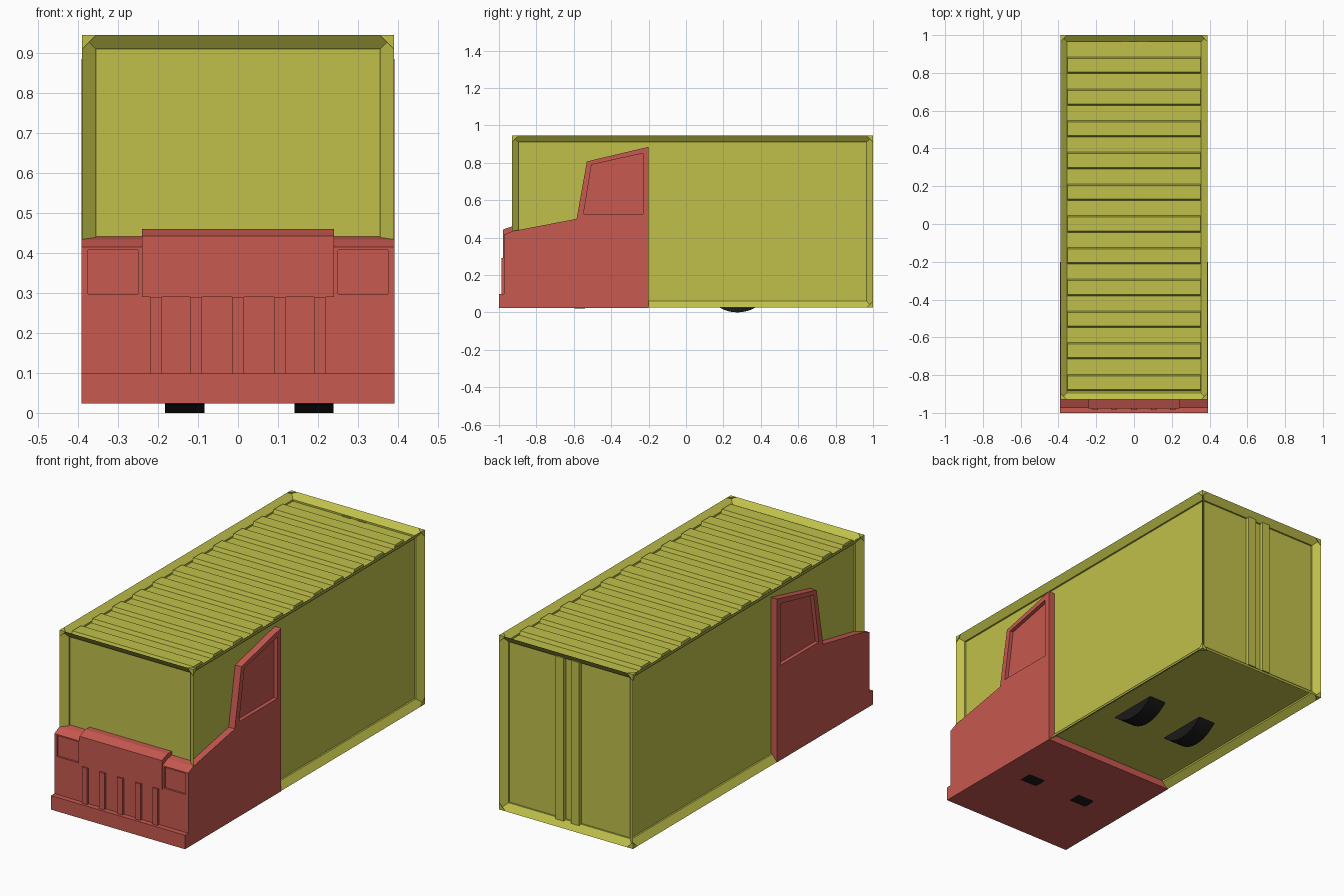
import bpy, bmesh
from mathutils import Vector

if "Cube" in bpy.data.objects:
    bpy.data.objects.remove(bpy.data.objects["Cube"])


def material(name, color):
    m = bpy.data.materials.new(name)
    m.diffuse_color = (*color, 1)
    m.use_nodes = True
    m.node_tree.nodes["Principled BSDF"].inputs["Base Color"].default_value = m.diffuse_color
    return m


YELLOW = material("yellow_paint", (0.53, 0.53, 0.07))
RED = material("red_paint", (0.57, 0.10, 0.08))
BLACK = material("rubber", (0.01, 0.01, 0.01))


def finish(bm, name, mat):
    bmesh.ops.recalc_face_normals(bm, faces=bm.faces)
    me = bpy.data.meshes.new(name)
    bm.to_mesh(me)
    bm.free()
    ob = bpy.data.objects.new(name, me)
    bpy.context.collection.objects.link(ob)
    me.materials.append(mat)
    return ob


def add_box(bm, x0, x1, y0, y1, z0, z1):
    lo, hi = Vector((x0, y0, z0)), Vector((x1, y1, z1))
    vs = bmesh.ops.create_cube(bm, size=1)["verts"]
    for v in vs:
        v.co = Vector((hi[i] if v.co[i] > 0 else lo[i]) for i in range(3))


def add_prism(bm, profile, x0, x1):
    """Extrude a (y, z) profile along x."""
    f = bm.faces.new([bm.verts.new((x0, y, z)) for y, z in profile])
    ext = bmesh.ops.extrude_face_region(bm, geom=[f], use_keep_orig=True)["geom"]
    for v in ext:
        if isinstance(v, bmesh.types.BMVert):
            v.co.x = x1


W, Y0, Y1, Z0, Z1 = 0.39, -0.93, 1.0, 0.025, 0.945
DEPTH = 0.035

# container shell: every side is a panel sunk behind a sloped border
bm = bmesh.new()
add_box(bm, -W, W, Y0, Y1, Z0, Z1)
bmesh.ops.inset_individual(bm, faces=bm.faces[:], thickness=0.037, depth=-DEPTH)
finish(bm, "container", YELLOW)

# small triangular corner castings
bm = bmesh.new()
for x in (-W, W):
    for y in (Y0, Y1):
        for z in (Z0, Z1):
            s = 0.035
            tip = Vector((x, y, z))
            inward = [Vector((-s if x > 0 else s, 0, 0)),
                      Vector((0, -s if y > 0 else s, 0)),
                      Vector((0, 0, -s if z > 0.5 else s))]
            vs = [bm.verts.new(tip)] + [bm.verts.new(tip + d) for d in inward]
            for a, b, c in ((0, 1, 2), (0, 2, 3), (0, 3, 1), (1, 3, 2)):
                bm.faces.new((vs[a], vs[b], vs[c]))
finish(bm, "container_corners", YELLOW)

# roof ridges
bm = bmesh.new()
for i in range(11):
    y = 0.84 - 0.168 * i
    add_prism(bm, [(y - 0.046, 0.905), (y - 0.036, 0.93),
                   (y + 0.036, 0.93), (y + 0.046, 0.905)], -0.353, 0.353)
finish(bm, "roof_ridges", YELLOW)

# rear door bars
bm = bmesh.new()
for x in (-0.042, 0.048):
    add_box(bm, x - 0.024, x + 0.024, 0.96, 0.985, 0.055, 0.915)
finish(bm, "door_bars", YELLOW)

# cab body, slightly proud of the container to avoid coplanar sides
CW = W + 0.001
bm = bmesh.new()
add_prism(bm, [(-0.973, 0.024), (-0.973, 0.415), (-0.93, 0.434), (-0.585, 0.5),
               (-0.53, 0.807), (-0.2, 0.885), (-0.2, 0.024)], -CW, CW)
cab = finish(bm, "cab", RED)

# cutter for side windows and headlight recesses
bm = bmesh.new()
for s in (-1, 1):
    add_prism(bm, [(-0.548, 0.525), (-0.505, 0.79), (-0.23, 0.85), (-0.23, 0.525)],
              s * (CW - 0.02), s * (CW + 0.1))
    add_box(bm, s * 0.3125 - 0.0625, s * 0.3125 + 0.0625, -1.1, -0.963, 0.298, 0.408)
cutter = finish(bm, "recess_cutter", RED)
cutter.hide_render = True
cutter.hide_viewport = True
mod = cab.modifiers.new("recesses", "BOOLEAN")
mod.operation = "DIFFERENCE"
mod.solver = "EXACT"
mod.object = cutter

# raised hood centre
bm = bmesh.new()
add_prism(bm, [(-0.978, 0.29), (-0.978, 0.443), (-0.93, 0.46), (-0.8, 0.46),
               (-0.8, 0.29)], -0.24, 0.24)
finish(bm, "hood_centre", RED)

# grille bars
bm = bmesh.new()
for x in (-0.205, -0.105, 0, 0.105, 0.205):
    add_box(bm, x - 0.015, x + 0.015, -0.986, -0.96, 0.09, 0.29)
finish(bm, "grille_bars", RED)

# front bumper
bm = bmesh.new()
add_box(bm, -CW, CW, -1.0, -0.95, 0.024, 0.098)
finish(bm, "bumper", RED)

# wheels, mostly hidden inside the body
R = 0.19
for name, y, bottom in (("rear", 0.275, 0.0), ("front", -0.568, 0.02)):
    for side, x in (("left", -0.133), ("right", 0.19)):
        bpy.ops.mesh.primitive_cylinder_add(vertices=48, radius=R, depth=0.098,
                                            location=(x, y, bottom + R),
                                            rotation=(0, 1.570796, 0))
        wheel = bpy.context.object
        wheel.name = f"{name}_wheel_{side}"
        wheel.data.materials.append(BLACK)
        bpy.ops.object.shade_smooth_by_angle()
